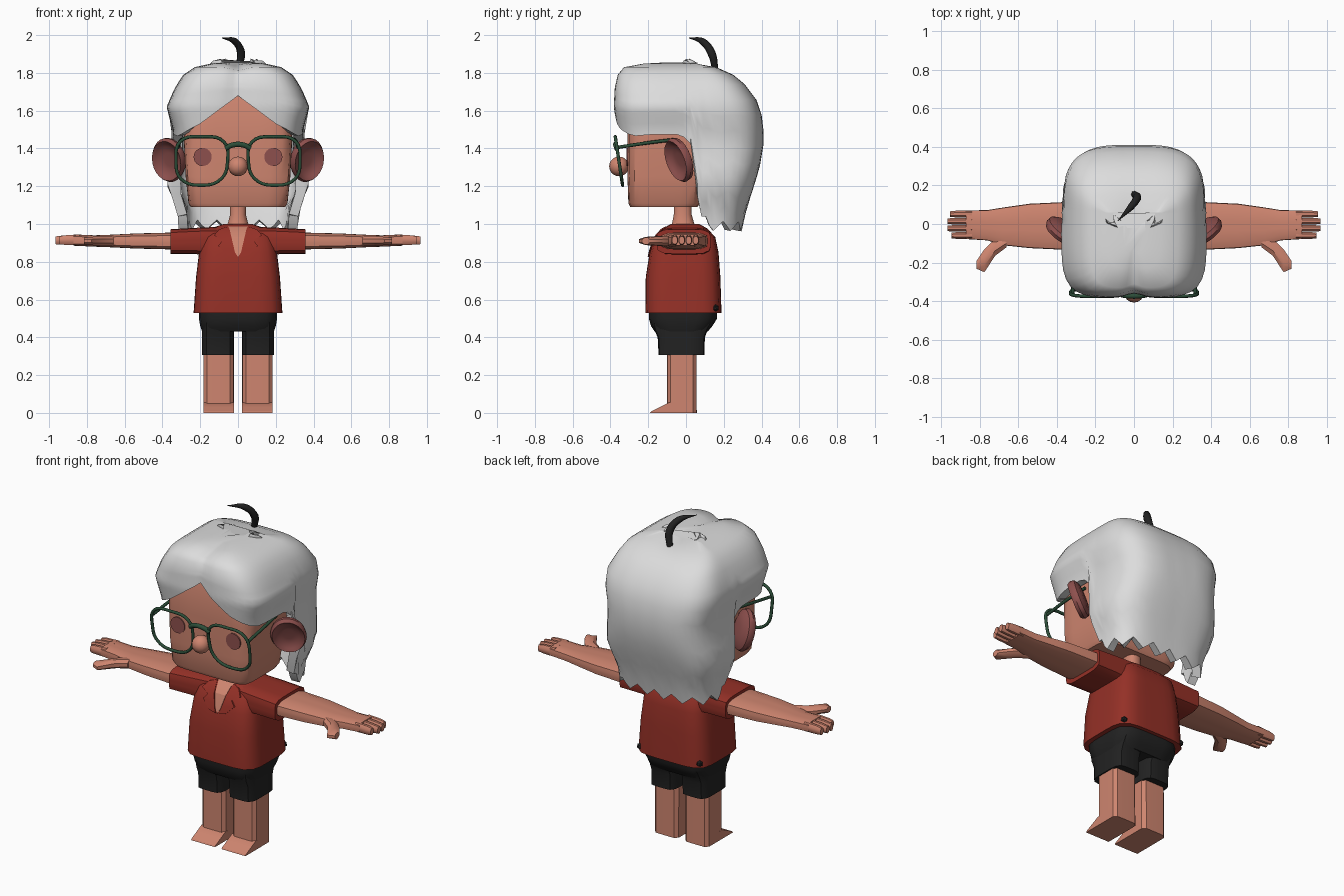
import bpy, bmesh, math
from mathutils import Vector, Matrix

if "Cube" in bpy.data.objects:
    bpy.data.objects.remove(bpy.data.objects["Cube"])


def material(name, rgb):
    m = bpy.data.materials.new(name)
    m.diffuse_color = (*rgb, 1)
    m.use_nodes = True
    m.node_tree.nodes["Principled BSDF"].inputs["Base Color"].default_value = m.diffuse_color
    return m


SKIN = material("skin", (0.62, 0.235, 0.16))
ROSE = material("dark_rose", (0.27, 0.08, 0.075))
WHITE = material("hair_white", (0.72, 0.72, 0.72))
RED = material("shirt_red", (0.30, 0.03, 0.02))
BLACK = material("black", (0.016, 0.016, 0.016))
GREEN = material("frame_green", (0.025, 0.075, 0.04))


def smooth(ob, angle=40):
    for p in ob.data.polygons:
        p.use_smooth = True
    ob.data.set_sharp_from_angle(angle=math.radians(angle))


def finish(name, bm, mat, angle=40):
    bmesh.ops.recalc_face_normals(bm, faces=bm.faces)
    me = bpy.data.meshes.new(name)
    bm.to_mesh(me)
    bm.free()
    me.materials.append(mat)
    ob = bpy.data.objects.new(name, me)
    bpy.context.collection.objects.link(ob)
    smooth(ob, angle)
    return ob


def lerp_table(table, t):
    """Interpolate rows (key, a, b, ...) sorted by key."""
    if t <= table[0][0]:
        return table[0][1:]
    for r0, r1 in zip(table, table[1:]):
        if t <= r1[0]:
            f = (t - r0[0]) / (r1[0] - r0[0])
            return [a + (b - a) * f for a, b in zip(r0[1:], r1[1:])]
    return table[-1][1:]


def bridge(bm, rings):
    for r0, r1 in zip(rings, rings[1:]):
        n = len(r0)
        for i in range(n):
            bm.faces.new((r0[i], r0[(i + 1) % n], r1[(i + 1) % n], r1[i]))


def loft(name, rows, mat, axis="z", power=4, sides=24, side=1, angle=40):
    """Rows are (position, u min, u max, v min, v max); u,v = x,y or y,z."""
    bm = bmesh.new()
    rings = []
    for t, u0, u1, v0, v1 in rows:
        ring = []
        for i in range(sides):
            a = 2 * math.pi * (i + 0.5) / sides
            c, s = math.cos(a), math.sin(a)
            r = (abs(c) ** power + abs(s) ** power) ** (-1 / power)
            u = (u0 + u1) / 2 + (u1 - u0) / 2 * c * r
            v = (v0 + v1) / 2 + (v1 - v0) / 2 * s * r
            p = (u, v, t) if axis == "z" else (t, u, v)
            ring.append(bm.verts.new((p[0] * side, p[1], p[2])))
        rings.append(ring)
    bridge(bm, rings)
    bm.faces.new(rings[0])
    bm.faces.new(rings[-1])
    return finish(name, bm, mat, angle)


def tube(name, pts, mat, radius, radii=None, cyclic=False):
    cu = bpy.data.curves.new(name, "CURVE")
    cu.dimensions = "3D"
    cu.bevel_depth, cu.bevel_resolution, cu.resolution_u = radius, 2, 5
    cu.use_fill_caps = True
    sp = cu.splines.new("BEZIER")
    sp.bezier_points.add(len(pts) - 1)
    for i, (b, p) in enumerate(zip(sp.bezier_points, pts)):
        b.co = p
        b.handle_left_type = b.handle_right_type = "AUTO"
        b.radius = radii[i] if radii else 1
    sp.use_cyclic_u = cyclic
    cu.materials.append(mat)
    ob = bpy.data.objects.new(name, cu)
    bpy.context.collection.objects.link(ob)


def plate(name, pts, mat, lift):
    """Thin sheet lying on the shirt front; pts are (x, z)."""
    bm = bmesh.new()
    vs = [bm.verts.new((x, lerp_table(TORSO, z)[2] - lift, z)) for x, z in pts]
    bm.faces.new(vs)
    ext = bmesh.ops.extrude_face_region(bm, geom=bm.faces[:])
    for v in ext["geom"]:
        if isinstance(v, bmesh.types.BMVert):
            v.co.y += 0.009
    bmesh.ops.triangulate(bm, faces=bm.faces[:])
    finish(name, bm, mat, 20)


# Head and neck
loft("head", [(1.09, -.25, .25, -.295, .06), (1.11, -.262, .262, -.305, .075),
              (1.25, -.277, .277, -.31, .09), (1.45, -.287, .287, -.31, .13),
              (1.66, -.285, .285, -.305, .17), (1.76, -.22, .22, -.26, .13)], SKIN, power=7, sides=40)
loft("neck", [(.93, -.075, .075, -.09, .06), (1.0, -.055, .055, -.075, .045),
              (1.05, -.042, .042, -.065, .03), (1.12, -.045, .045, -.065, .03)], SKIN, power=2.5, sides=16)

# Hair cap: rounded-box columns that run from the crown to a shaped rim
HAIR = [(.94, .315, -.3, .29), (1.08, .32, -.3, .32), (1.2, .375, -.3, .36), (1.3, .36, -.32, .39),
        (1.42, .34, -.345, .41), (1.5, .345, -.365, .41), (1.62, .378, -.383, .395), (1.72, .335, -.378, .335),
        (1.79, .29, -.362, .25), (1.83, .23, -.33, .16), (1.85, .14, -.23, .05), (1.86, .06, -.15, 0)]
RIM = [(0, 1.68), (12, 1.62), (30, 1.53), (48, 1.465), (62, 1.475), (78, 1.475), (87, 1.41),
       (91, 1.06), (105, .99), (180, .985)]
bm = bmesh.new()
cols, steps, cy = 72, 9, 0.06
rings = []
crown = [1.86, 1.85, 1.83, 1.79, 1.74]
for k in range(len(crown) + steps):
    ring = []
    for i in range(cols):
        d = 360 * i / cols
        d = d - 360 if d > 180 else d
        rim = lerp_table(RIM, abs(d))[0]
        if abs(d) > 94:
            rim += 0.05 * abs((abs(d) / 20) % 1 - .5) * 2 - .025   # ragged ends
        z = crown[k] if k < len(crown) else 1.74 + (rim - 1.74) * (k - len(crown) + 1) / steps
        hx, y0, y1 = lerp_table(HAIR, z)
        s, c = math.sin(math.radians(d)), math.cos(math.radians(d))
        p = 5 if abs(d) < 90 else 3.6
        r = (abs(s) ** p + abs(c) ** p) ** (-1 / p)
        y = cy - (cy - y0) * c * r if c > 0 else cy - (y1 - cy) * c * r
        part = math.exp(-(d / 9) ** 2)                              # centre parting
        x = hx * s * r
        dip = .016 * math.exp(-(x / .05) ** 2) if z > 1.8 and y < .1 else 0
        ring.append(bm.verts.new((x, y + .02 * part, z - dip)))
    rings.append(ring)
bridge(bm, rings)
bm.faces.new(rings[0])
hair = finish("hair", bm, WHITE)
mod = hair.modifiers.new("thickness", "SOLIDIFY")
mod.thickness, mod.offset = 0.05, -1
bpy.context.view_layer.objects.active = hair
hair.select_set(True)
bpy.ops.object.modifier_apply(modifier="thickness")
smooth(hair, 50)

# Curled tuft on the crown
tube("hair_tuft", [(0, .155, 1.82), (.016, .135, 1.905), (-.015, .09, 1.965), (-.085, .015, 1.985)],
     BLACK, .022, [.75, 1, .85, .05])

# Nose
bm = bmesh.new()
bmesh.ops.create_uvsphere(bm, u_segments=16, v_segments=10, radius=.052)
bmesh.ops.translate(bm, verts=bm.verts, vec=(0, -.355, 1.305))
finish("nose", bm, SKIN)

EAR = [(.3, .022), (.6, .018), (.76, .004), (.9, -.008), (1, .012), (.95, .034), (.7, .05), (.3, .055)]
LENS = [(.305, 1.437), (.19, 1.462), (.075, 1.435), (.055, 1.335), (.088, 1.24), (.2, 1.205), (.303, 1.24), (.328, 1.335)]


def frame_y(z):
    return -.335 - (z - 1.2) * .15


for s, tag in ((-1, "right"), (1, "left")):
    # Dished ear, swept back and tilted
    bm = bmesh.new()
    rings = [[bm.verts.new((.1 * r * math.cos(i * math.pi / 12), y, .122 * r * math.sin(i * math.pi / 12)))
              for i in range(24)] for r, y in EAR]
    bridge(bm, rings)
    bm.faces.new(rings[0])
    bm.faces.new(rings[-1])
    rot = Matrix.Rotation(math.radians(20), 4, "X") @ Matrix.Rotation(math.radians(s * 32), 4, "Z")
    bmesh.ops.transform(bm, verts=bm.verts, matrix=Matrix.Translation((s * .375, -.05, 1.335)) @ rot)
    finish(tag + "_ear", bm, ROSE)

    # Eye disc
    bm = bmesh.new()
    bmesh.ops.create_cone(bm, cap_ends=True, segments=24, radius1=.048, radius2=.048, depth=.008)
    bmesh.ops.transform(bm, verts=bm.verts,
                        matrix=Matrix.Translation((s * .187, -.311, 1.355)) @ Matrix.Rotation(math.pi / 2, 4, "X"))
    finish(tag + "_eye", bm, ROSE)

    # Spectacle rim and temple
    tube(tag + "_rim", [(s * x, frame_y(z), z) for x, z in LENS], GREEN, .009, cyclic=True)
    tube(tag + "_temple", [(s * .318, -.366, 1.405), (s * .312, -.2, 1.43), (s * .3, -.06, 1.447)], GREEN, .009)

    # Sleeve, arm, fingers and thumb
    loft(tag + "_sleeve", [(.1, -.14, .13, .83, .985), (.22, -.15, .13, .84, .98), (.357, -.155, .13, .842, .972)],
         RED, axis="x", power=5, side=s)
    loft(tag + "_arm", [(.33, -.135, .115, .865, .955), (.54, -.125, .105, .87, .95), (.68, -.11, .085, .877, .943),
                        (.76, -.085, .072, .88, .94), (.87, -.078, .07, .885, .945)],
         SKIN, axis="x", power=5, sides=16, side=s)
    for i, tip in enumerate((.945, .966, .966, .952)):
        y = -.077 + i * .037
        loft(f"{tag}_finger_{i + 1}", [(.84, y, y + .035, .888, .944), (.92, y, y + .035, .89, .94),
                                      (tip, y + .003, y + .032, .893, .934)],
             SKIN, axis="x", power=6, sides=8, side=s)
    loft(tag + "_thumb", [(.66, -.12, -.05, .882, .938), (.72, -.165, -.075, .884, .936),
                          (.775, -.25, -.13, .888, .932), (.815, -.232, -.19, .892, .928)],
         SKIN, axis="x", power=6, sides=8, side=s)

    # Shorts leg
    xs = sorted((s * .02, s * .19))
    loft(tag + "_shorts_leg", [(.306, *xs, -.145, .097), (.4, *xs, -.15, .1), (.44, *xs, -.168, .115),
                               (.5, *xs, -.18, .15)], BLACK, power=5)

    # Leg with wedge foot
    xs = sorted((s * .022, s * .183))
    loft(tag + "_leg", [(0, *xs, -.1, .057), (.35, *xs, -.1, .055)], SKIN, power=9, sides=24)
    bm = bmesh.new()
    side = [[bm.verts.new((x, y, z)) for y, z in ((-.19, 0), (-.185, .008), (-.14, .03), (-.09, .055), (.03, .055), (.03, 0))]
            for x in xs]
    bridge(bm, side)
    bm.faces.new(side[0])
    bm.faces.new(side[1])
    finish(tag + "_foot", bm, SKIN, 30)

    # Small knot at the back hem corner
    bm = bmesh.new()
    bmesh.ops.create_icosphere(bm, subdivisions=1, radius=.02)
    bmesh.ops.translate(bm, verts=bm.verts, vec=(s * .2, .155, .555))
    finish(tag + "_hem_knot", bm, BLACK, 10)

# Spectacle bridge
tube("spectacle_bridge", [(-.066, -.366, 1.4), (-.03, -.372, 1.418), (.03, -.372, 1.418), (.066, -.366, 1.4)], GREEN, .014)

# Shorts seat
loft("shorts_seat", [(.43, -.19, .19, -.165, .115), (.46, -.2, .2, -.185, .14), (.5, -.207, .207, -.197, .165),
                     (.56, -.207, .207, -.197, .165)], BLACK, power=5)

# Shirt body
TORSO = [(.53, -.235, -.235, -.215, .188), (.72, -.222, -.222, -.213, .182), (.85, -.206, -.206, -.192, .172),
         (.93, -.19, -.19, -.165, .155), (.975, -.15, -.15, -.125, .115), (1.0, -.075, -.075, -.08, .07)]
TORSO = [(z, x, -x, y0, y1) for z, x, _, y0, y1 in TORSO]
loft("shirt", TORSO, RED, power=5, sides=32)

# Open neckline and lapels
plate("open_neckline", [(-.055, .988), (-.045, .975), (-.035, .93), (-.016, .85), (0, .825),
                        (.016, .85), (.035, .93), (.045, .975), (.055, .988)], SKIN, .004)
for s, tag in ((-1, "right"), (1, "left")):
    plate(tag + "_lapel", [(s * x, z) for x, z in ((.058, .985), (.1, .972), (.128, .94), (.08, .915), (.105, .885),
                                                  (.055, .835), (.012, .825), (.025, .87), (.04, .93))], RED, .007)
